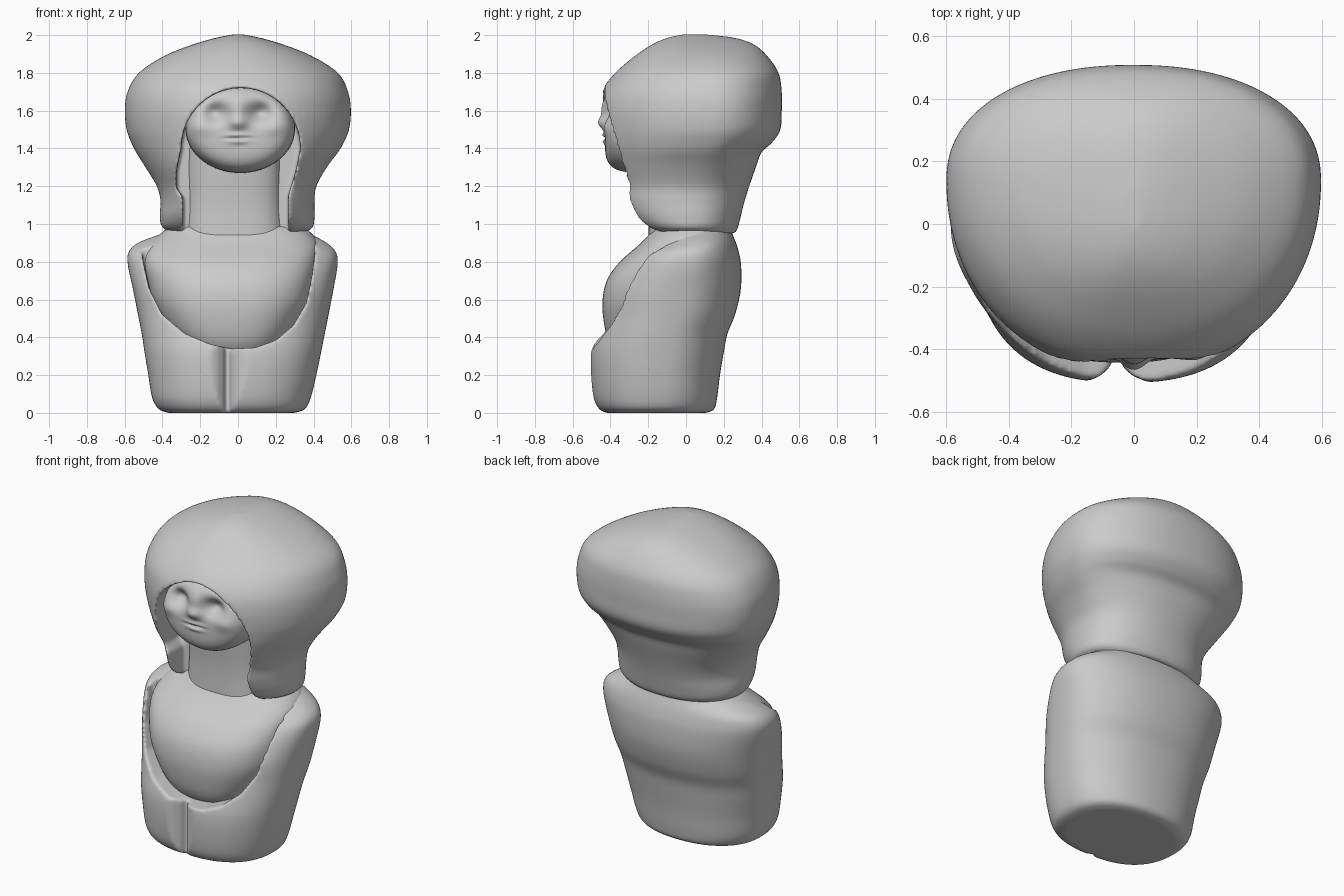
import bpy, bmesh, math


def new_object(name, bm):
    bmesh.ops.recalc_face_normals(bm, faces=bm.faces)
    me = bpy.data.meshes.new(name)
    bm.to_mesh(me)
    bm.free()
    me.shade_smooth()
    ob = bpy.data.objects.new(name, me)
    bpy.context.collection.objects.link(ob)
    return ob


def spline_rows(rows, steps=5):
    """Smoothly interpolate the rows of section values."""
    out = []
    for i in range(len(rows) - 1):
        p0, p1, p2 = rows[max(i - 1, 0)], rows[i], rows[i + 1]
        p3 = rows[min(i + 2, len(rows) - 1)]
        for k in range(steps):
            t = k / steps
            out.append([0.5 * (2 * b + (c - a) * t + (2 * a - 5 * b + 4 * c - d) * t * t
                               + (3 * b - a - 3 * c + d) * t ** 3)
                        for a, b, c, d in zip(p0, p1, p2, p3)])
    return out + [list(rows[-1])]


def loft(name, rows, n_front, n_back, sides=80):
    """Rows of (z, x left, x right, y front, y widest, y back), super-elliptic sections."""
    bm = bmesh.new()
    rings = []
    for z, xl, xr, yf, ym, yb in spline_rows(rows):
        ring = []
        for i in range(sides):
            t = 2 * math.pi * i / sides
            c, s = math.cos(t), math.sin(t)
            e = 2 / (n_back if s > 0 else n_front)
            x = (xl + xr) / 2 + (xr - xl) / 2 * math.copysign(abs(c) ** e, c)
            y = ym + ((yb - ym) if s > 0 else (yf - ym)) * abs(s) ** e
            ring.append(bm.verts.new((x, y, z)))
        rings.append(ring)
    for a, b in zip(rings, rings[1:]):
        for i in range(sides):
            j = (i + 1) % sides
            bm.faces.new((a[i], a[j], b[j], b[i]))
    bm.faces.new(rings[0])
    bm.faces.new(rings[-1])
    return new_object(name, bm)


def prism_cutter(name, pts, lo, hi, axis):
    """Extrude a polygon along y (points are x, z) or z (points are x, y)."""
    bm = bmesh.new()
    place = (lambda a, b, d: (a, d, b)) if axis == 'y' else (lambda a, b, d: (a, b, d))
    low = [bm.verts.new(place(a, b, lo)) for a, b in pts]
    high = [bm.verts.new(place(a, b, hi)) for a, b in pts]
    bm.faces.new(low)
    bm.faces.new(high)
    for i in range(len(pts)):
        j = (i + 1) % len(pts)
        bm.faces.new((low[i], low[j], high[j], high[i]))
    ob = new_object(name, bm)
    ob.hide_render = True
    ob.hide_set(True)
    return ob


def carve(ob, *cutters):
    for c in cutters:
        m = ob.modifiers.new("carve", 'BOOLEAN')
        m.operation, m.solver, m.object = 'DIFFERENCE', 'EXACT', c


def soften(ob, voxel=0.011, iterations=8):
    m = ob.modifiers.new("remesh", 'REMESH')
    m.mode, m.voxel_size, m.use_smooth_shade = 'VOXEL', voxel, True
    m = ob.modifiers.new("smooth", 'SMOOTH')
    m.factor, m.iterations = 0.5, iterations


# Arms, hands and back in one block
arms = loft("arms_and_back", [
    (0.00, -0.37, 0.30, -0.42, -0.14, 0.11),
    (0.02, -0.42, 0.355, -0.46, -0.14, 0.15),
    (0.08, -0.455, 0.385, -0.49, -0.13, 0.165),
    (0.20, -0.475, 0.415, -0.505, -0.12, 0.18),
    (0.32, -0.495, 0.44, -0.505, -0.10, 0.20),
    (0.42, -0.51, 0.46, -0.48, -0.08, 0.22),
    (0.52, -0.53, 0.48, -0.45, -0.05, 0.26),
    (0.65, -0.555, 0.505, -0.41, -0.03, 0.29),
    (0.78, -0.583, 0.527, -0.33, 0.00, 0.292),
    (0.85, -0.58, 0.52, -0.26, 0.02, 0.28),
    (0.90, -0.53, 0.47, -0.16, 0.05, 0.265),
    (0.95, -0.40, 0.38, -0.08, 0.06, 0.245),
    (0.98, -0.32, 0.32, -0.08, 0.06, 0.24)], 2.45, 2.2)
front_opening = prism_cutter("front_opening_cutter", [
    (-0.52, 1.1), (-0.505, 0.82), (-0.47, 0.66), (-0.40, 0.52), (-0.28, 0.42),
    (-0.15, 0.365), (-0.04, 0.34), (0.09, 0.345), (0.2, 0.385), (0.29, 0.46),
    (0.36, 0.58), (0.39, 0.72), (0.41, 0.87), (0.43, 1.1)], -0.8, -0.12, 'y')
hand_gap = prism_cutter("hand_gap_cutter", [
    (-0.064, -0.42), (-0.048, -0.42), (-0.035, -0.457), (-0.005, -0.485), (0.06, -0.512),
    (0.06, -0.6), (-0.17, -0.6), (-0.17, -0.512), (-0.107, -0.485), (-0.077, -0.457)],
    -0.1, 0.45, 'z')
carve(arms, front_opening, hand_gap)
soften(arms, 0.011, 6)

# Chest filling the opening between the arms
chest = loft("chest", [
    (0.28, -0.22, 0.16, -0.34, -0.10, 0.0),
    (0.36, -0.30, 0.24, -0.40, -0.10, 0.1),
    (0.45, -0.375, 0.305, -0.43, -0.09, 0.1),
    (0.58, -0.445, 0.375, -0.443, -0.08, 0.1),
    (0.70, -0.48, 0.405, -0.42, -0.06, 0.13),
    (0.80, -0.50, 0.42, -0.35, -0.04, 0.17),
    (0.88, -0.48, 0.43, -0.26, 0.0, 0.2),
    (0.94, -0.42, 0.40, -0.20, 0.03, 0.23),
    (0.99, -0.36, 0.34, -0.16, 0.04, 0.22)], 2.5, 2.2)
soften(chest, 0.014, 3)

# Neck
loft("neck", [(0.92, -0.29, 0.255, -0.20, 0, 0.1), (1.10, -0.28, 0.24, -0.195, 0, 0.1),
              (1.30, -0.28, 0.24, -0.21, 0, 0.1), (1.45, -0.27, 0.24, -0.22, 0, 0.1)], 2.8, 2)

# Large rounded hair with a face opening
hair = loft("hair", [
    (0.95, -0.34, 0.34, -0.19, 0.03, 0.26),
    (0.98, -0.40, 0.395, -0.27, 0.02, 0.275),
    (1.04, -0.415, 0.405, -0.35, 0.02, 0.29),
    (1.12, -0.41, 0.405, -0.40, 0.02, 0.31),
    (1.20, -0.43, 0.415, -0.42, 0.03, 0.335),
    (1.30, -0.49, 0.47, -0.455, 0.06, 0.37),
    (1.38, -0.54, 0.53, -0.465, 0.09, 0.40),
    (1.43, -0.565, 0.56, -0.47, 0.11, 0.455),
    (1.50, -0.59, 0.588, -0.475, 0.13, 0.50),
    (1.60, -0.60, 0.598, -0.475, 0.14, 0.507),
    (1.70, -0.585, 0.583, -0.45, 0.14, 0.507),
    (1.80, -0.525, 0.53, -0.375, 0.14, 0.49),
    (1.89, -0.39, 0.39, -0.27, 0.12, 0.43),
    (1.95, -0.24, 0.24, -0.18, 0.09, 0.36),
    (1.985, -0.12, 0.12, -0.10, 0.08, 0.26),
    (2.003, -0.03, 0.03, -0.02, 0.05, 0.11)], 2.1, 2.2)
arch = [(0.015 + 0.315 * math.cos(a), 1.40 + 0.32 * math.sin(a))
        for a in [math.pi * i / 20 for i in range(21)]]
face_opening = prism_cutter("face_opening_cutter", arch + [
    (-0.325, 1.28), (-0.325, 1.19), (-0.29, 1.14), (-0.29, 0.85),
    (0.265, 0.85), (0.265, 1.15), (0.305, 1.28)], -0.8, -0.12, 'y')
carve(hair, face_opening)
soften(hair)

# Face: a flattened mask with the features pushed in and out
bumps = [  # x, z, width, height, depth
    (0, 1.61, 0.05, 0.07, 0.02), (0, 1.535, 0.05, 0.035, 0.03),
    (0, 1.470, 0.06, 0.012, 0.012), (0, 1.436, 0.05, 0.012, 0.012),
    (0, 1.454, 0.06, 0.006, -0.012)]
for side in (-1, 1):
    bumps += [(side * 0.12, 1.59, 0.06, 0.05, -0.06), (side * 0.2, 1.51, 0.06, 0.04, 0.012)]
bm = bmesh.new()
bmesh.ops.create_icosphere(bm, subdivisions=6, radius=1)
for v in bm.verts:
    r = min(math.hypot(v.co.x, v.co.z), 1)
    depth = math.copysign((1 - r ** 5) ** (1 / 5), v.co.y)
    x, z = 0.012 + 0.29 * v.co.x, 1.505 + 0.235 * v.co.z
    y = -0.11 + 0.32 * depth
    if depth < 0:
        y -= sum(d * math.exp(-((x - bx) / w) ** 2 - ((z - bz) / h) ** 2)
                 for bx, bz, w, h, d in bumps)
    v.co = (x, y, z)
new_object("face", bm)
